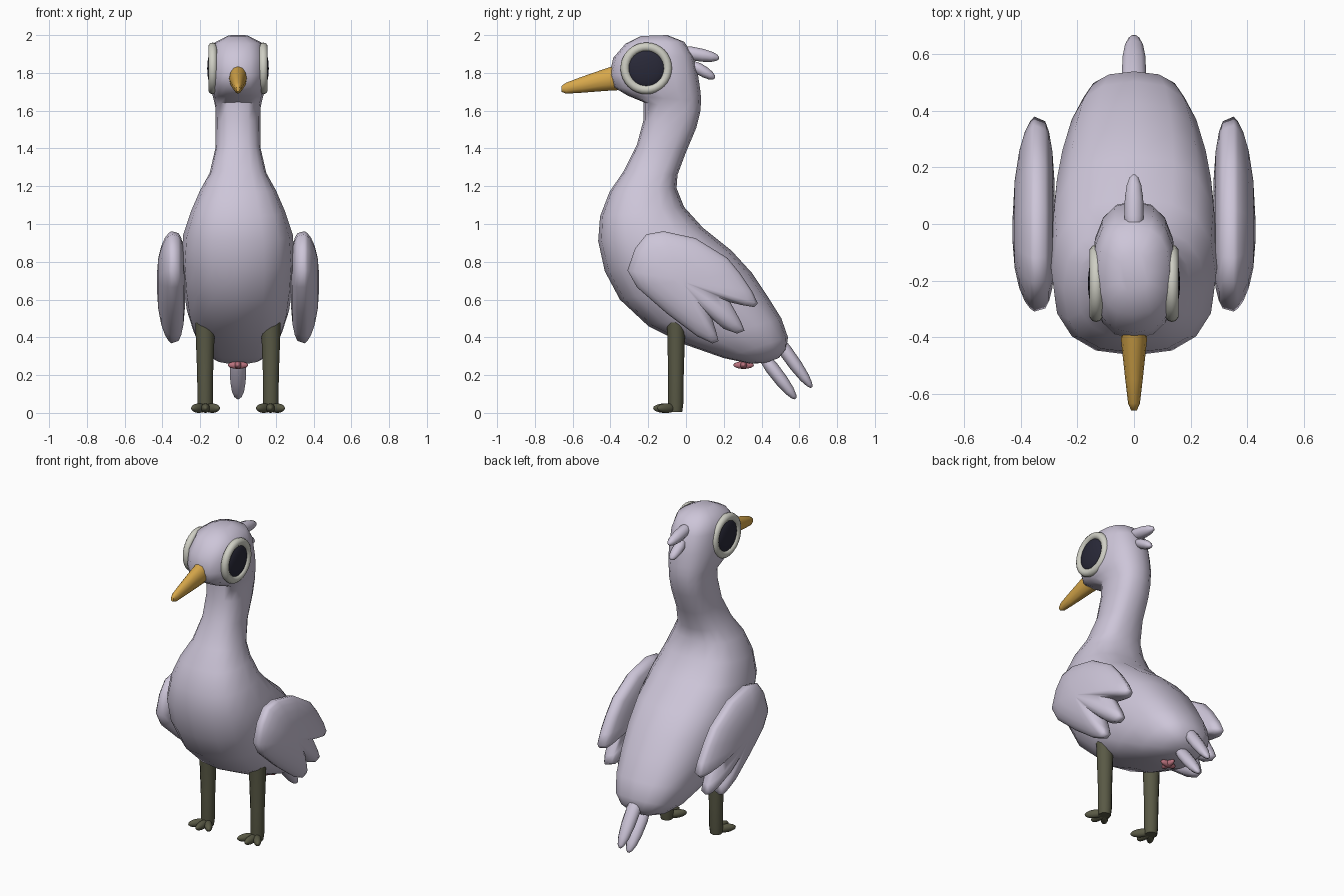
import bpy, bmesh, math
from mathutils import Vector

cube = bpy.data.objects.get("Cube")
if cube:
    bpy.data.objects.remove(cube)


def material(name, rgb):
    m = bpy.data.materials.new(name)
    m.use_nodes = True
    m.diffuse_color = (*rgb, 1)
    bsdf = m.node_tree.nodes["Principled BSDF"]
    bsdf.inputs["Base Color"].default_value = (*rgb, 1)
    bsdf.inputs["Roughness"].default_value = 0.8
    return m


LILAC = material("lilac plumage", (0.61, 0.56, 0.69))
ORANGE = material("beak orange", (0.68, 0.39, 0.07))
OLIVE = material("dark olive", (0.1, 0.1, 0.06))
WHITE = material("eye off white", (0.62, 0.62, 0.55))
NAVY = material("pupil navy", (0.022, 0.022, 0.04))
PINK = material("soft pink", (0.5, 0.17, 0.21))


def finish(name, bm, mat, angle=60):
    bmesh.ops.recalc_face_normals(bm, faces=bm.faces)
    me = bpy.data.meshes.new(name)
    bm.to_mesh(me)
    bm.free()
    ob = bpy.data.objects.new(name, me)
    bpy.context.collection.objects.link(ob)
    me.materials.append(mat)
    bpy.ops.object.select_all(action='DESELECT')
    ob.select_set(True)
    bpy.context.view_layer.objects.active = ob
    bpy.ops.object.shade_smooth_by_angle(angle=math.radians(angle))
    return ob


def skin(bm, rings):
    """Bridge consecutive vertex rings with quads."""
    n = len(rings[0])
    for a, b in zip(rings, rings[1:]):
        for i in range(n):
            j = (i + 1) % n
            bm.faces.new((a[i], a[j], b[j], b[i]))


def loft(name, sections, mat, n=16, power=2.0, x=0.0):
    """Sections are (front y, front z, back y, back z, half width)."""
    bm = bmesh.new()
    rings = []
    for yf, zf, yb, zb, w in sections:
        ring = []
        for i in range(n):
            a = math.tau * i / n
            c, s = (math.copysign(abs(v) ** (2 / power), v) for v in (math.cos(a), math.sin(a)))
            t = (1 + c) / 2
            ring.append(bm.verts.new((x + w * s, yf + (yb - yf) * t, zf + (zb - zf) * t)))
        rings.append(ring)
    skin(bm, rings)
    bm.faces.new(rings[0])
    bm.faces.new(rings[-1])
    return finish(name, bm, mat)


def feather(name, start, end, width, thick):
    """Rounded plume in the middle plane, tapering to its tip."""
    a, b = Vector(start), Vector(end)
    d = (b - a).normalized()
    side = Vector((-d.y, d.x))
    sections = []
    for t, r in ((0, .5), (.08, .8), (.3, 1), (.6, .95), (.82, .75), (.95, .45), (1, .15)):
        p, q = a.lerp(b, t), side * thick * r
        sections.append((p.x - q.x, p.y - q.y, p.x + q.x, p.y + q.y, width * r))
    return loft(name, sections, LILAC, n=10)


def ellipsoid(name, centre, size, mat, turn=0.0):
    bm = bmesh.new()
    bmesh.ops.create_uvsphere(bm, u_segments=20, v_segments=12, radius=1)
    ob = finish(name, bm, mat)
    ob.location, ob.scale, ob.rotation_euler = centre, size, (0, 0, turn)
    return ob


# Head, neck and body in one skin
loft("body", [
    (-.24, 1.995, -.1, 2.0, .05),
    (-.32, 1.955, -.01, 1.965, .125),
    (-.385, 1.88, .04, 1.89, .145),
    (-.405, 1.79, .065, 1.78, .148),
    (-.385, 1.725, .077, 1.7, .145),
    (-.31, 1.68, .08, 1.65, .13),
    (-.225, 1.645, .075, 1.59, .12),
    (-.225, 1.55, .055, 1.51, .118),
    (-.26, 1.42, 0, 1.38, .12),
    (-.33, 1.28, -.045, 1.26, .15),
    (-.405, 1.17, -.05, 1.19, .2),
    (-.455, 1.04, -.01, 1.09, .25),
    (-.465, .91, .09, .98, .29),
    (-.43, .75, .24, .86, .3),
    (-.35, .6, .35, .74, .29),
    (-.2, .46, .43, .62, .27),
    (0, .36, .505, .5, .235),
    (.2, .29, .54, .4, .19),
    (.34, .26, .53, .335, .13),
    (.42, .265, .49, .29, .06),
], LILAC, power=2.5)

# Beak
loft("beak", [
    (-.33, 1.71, -.33, 1.855, .05),
    (-.42, 1.705, -.42, 1.825, .045),
    (-.55, 1.695, -.55, 1.78, .031),
    (-.635, 1.69, -.635, 1.748, .021),
    (-.66, 1.7, -.66, 1.73, .01),
], ORANGE, n=12)

# Crest and tail plumes
feather("upper_crest", (-.04, 1.915), (.175, 1.878), .036, .036)
feather("lower_crest", (.03, 1.845), (.152, 1.772), .034, .03)
feather("upper_tail_feather", (.46, .42), (.665, .135), .045, .036)
feather("lower_tail_feather", (.4, .31), (.58, .075), .045, .036)

# Small pink star beneath the tail
for k in range(2):
    ellipsoid(f"vent_fold_{k + 1}", (0, .305, .253), (.054, .018, .02), PINK, math.pi * (k / 2))

# Wing outline in (y, z), with three feather tips at the rear
OUTLINE = [(-.12, .962), (-.21, .945), (-.27, .87), (-.31, .755), (-.26, .665), (-.1, .525),
           (.06, .405), (.14, .368), (.172, .38), (.16, .43), (.14, .495),
           (.2, .445), (.27, .42), (.31, .435), (.29, .485), (.235, .585),
           (.3, .57), (.36, .56), (.38, .58), (.35, .645), (.29, .735), (.22, .82), (.05, .925)]


def wing(name, side):
    cy, cz, cx, half = -.03, .7, .355, .074
    bm = bmesh.new()
    rings = []
    levels = (.12, .45, .7, .87, .96, 1)
    for sign, scales in ((1, levels), (-1, levels[-2::-1])):
        for s in scales:
            off = cx - .015 * s * s + sign * half * (1.03 - s ** 2.6) ** .5
            rings.append([bm.verts.new((side * off, cy + (y - cy) * s, cz + (z - cz) * s))
                          for y, z in OUTLINE])
    skin(bm, rings)
    bm.faces.new(rings[0])
    bm.faces.new(rings[-1])
    return finish(name, bm, LILAC, 75)


# Paired parts
for label, side in (("left", 1), ("right", -1)):
    wing(f"{label}_wing", side)

    bpy.ops.mesh.primitive_torus_add(
        major_segments=32, minor_segments=10, major_radius=.113, minor_radius=.024,
        location=(side * .134, -.21, 1.824), rotation=(0, math.pi / 2, 0))
    rim = bpy.context.object
    rim.name = f"{label}_eye_rim"
    rim.data.materials.append(WHITE)
    bpy.ops.object.shade_smooth_by_angle(angle=math.radians(60))
    ellipsoid(f"{label}_pupil", (side * .135, -.21, 1.824), (.028, .101, .101), NAVY)

    loft(f"{label}_leg", [
        (-.105, .52, -.003, .52, .053),
        (-.1, .44, -.005, .44, .051),
        (-.094, .2, -.012, .2, .042),
        (-.094, .05, -.014, .05, .041),
        (-.09, .005, -.02, .005, .036),
    ], OLIVE, n=12, x=side * .174)
    for toe, lean in (("inner", -.65), ("middle", 0), ("outer", .65)):
        ellipsoid(f"{label}_{toe}_toe",
                  (side * (.172 + .058 * math.sin(lean)), -.06 - .052 * math.cos(lean), .025),
                  (.023, .062, .025), OLIVE, side * lean)
